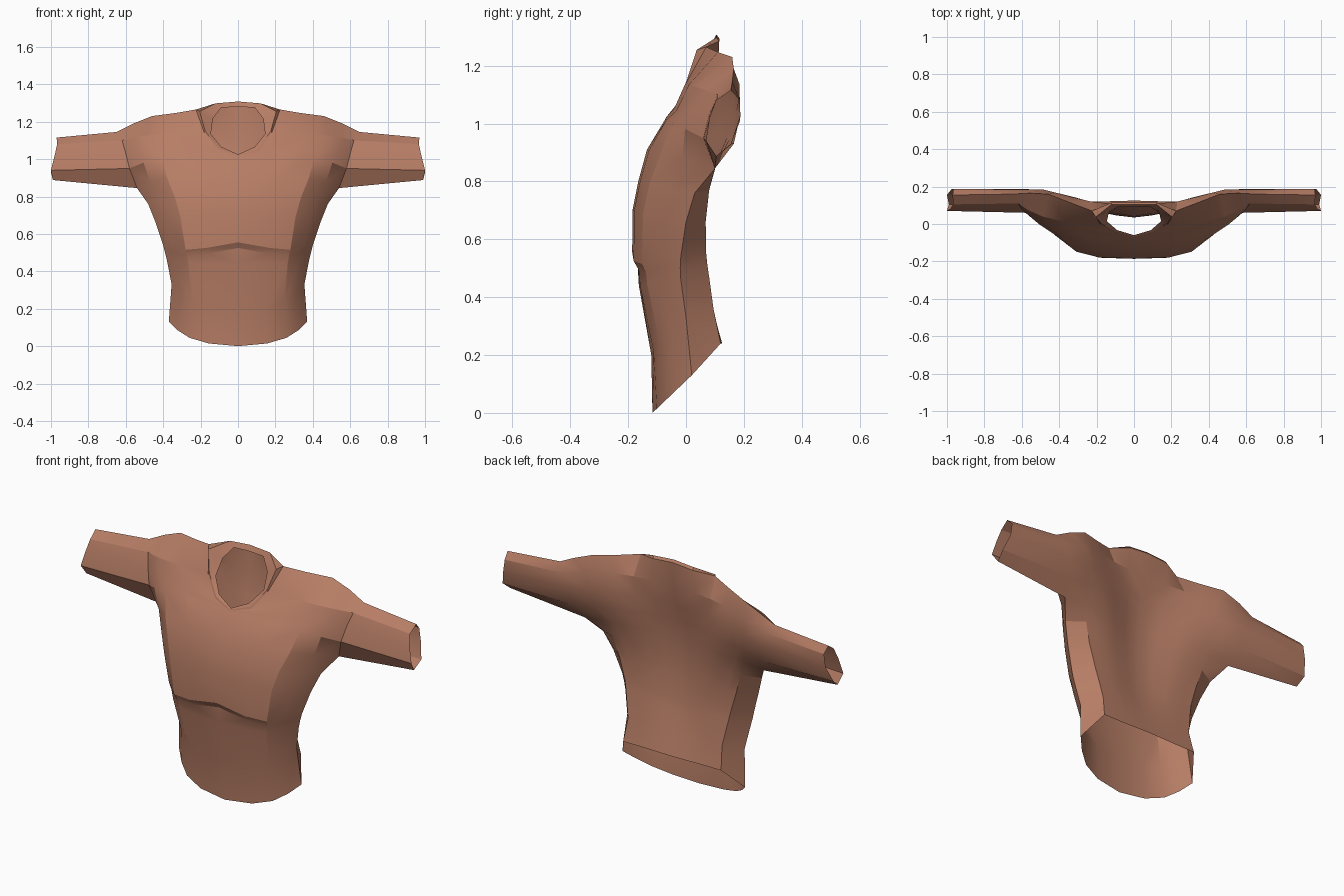
import bpy, bmesh, math
from mathutils import Vector as V

if "Cube" in bpy.data.objects:
    bpy.data.objects.remove(bpy.data.objects["Cube"])

skin = bpy.data.materials.new("terracotta cloth")
skin.diffuse_color = (0.47, 0.205, 0.13, 1)
skin.use_nodes = True
skin.node_tree.nodes["Principled BSDF"].inputs["Base Color"].default_value = skin.diffuse_color

def lerp(a, b, t):
    return a + (b - a) * t

def finish(name, bm, probe):
    """Weld, orient outward (probe = direction the first face must look at), mirror and shade."""
    bmesh.ops.remove_doubles(bm, verts=bm.verts, dist=0.0005)
    bmesh.ops.recalc_face_normals(bm, faces=bm.faces)
    bm.faces.ensure_lookup_table()
    bm.normal_update()
    if bm.faces[0].normal.dot(probe) < 0:
        bmesh.ops.reverse_faces(bm, faces=bm.faces)
    me = bpy.data.meshes.new(name)
    bm.to_mesh(me)
    bm.free()
    me.materials.append(skin)
    ob = bpy.data.objects.new(name, me)
    bpy.context.collection.objects.link(ob)
    bpy.ops.object.select_all(action='DESELECT')
    ob.select_set(True)
    bpy.context.view_layer.objects.active = ob
    bpy.ops.object.shade_smooth_by_angle(angle=math.radians(22))
    m = ob.modifiers.new("mirror", 'MIRROR')
    m.use_clip = True
    return ob

def sheet(bm, rows):
    """Quads between successive rows of points."""
    grid = [[bm.verts.new(p) for p in r] for r in rows]
    for a, b in zip(grid, grid[1:]):
        for i in range(len(a) - 1):
            bm.faces.new((a[i], a[i + 1], b[i + 1], b[i]))

# sleeve loops: armpit, three front points, top, three back points
root = [V(p) for p in [(.54, .10, .845), (.58, .06, .95), (.60, .08, 1.03), (.62, .11, 1.10),
                       (.65, .16, 1.145), (.61, .185, 1.10), (.58, .188, 1.03), (.56, .165, .93)]]
cuff = [V(p) for p in [(.99, .105, .888), (1.0, .07, .94), (.98, .083, 1.02), (.967, .105, 1.08),
                       (.97, .155, 1.115), (.965, .187, 1.08), (.975, .187, 1.01), (1.0, .155, .93)]]

# neck edge, front centre to back centre
neck = [V(p) for p in [(0, -.072, 1.015), (.11, -.042, 1.045), (.18, .0, 1.14),
                       (.225, .07, 1.265), (.12, .115, 1.285), (0, .115, 1.295)]]

# side seam from hem to armpit
side = [V(p) for p in [(.37, .02, .13), (.355, 0, .33), (.38, -.018, .46), (.39, -.02, .50),
                       (.40, -.018, .54), (.44, 0, .66), (.48, .03, .76)]] + [root[0]]

# front panel: column position, then depth falloff at waist, hem and shoulder
FU = [0, .42, .70, .87, 1]
FD = [0, .03, .20, .52, 1]
FH = [0, .11, .34, .65, 1]
FS = [0, .10, .36, .66, 1]
centre = [V((0, y, z)) for y, z in [(-.116, 0), (-.12, .2), (-.163, .44), (-.168, .51),
                                    (-.186, .54), (-.185, .70), (-.165, .80), (-.135, .91)]]
crease = [.015, -.015, -.025, 0, 0]
front = []
for i, (c, s) in enumerate(zip(centre + neck[:3], side + root[1:4])):
    hem, top = max(0, 1 - i / 2), max(0, (i - 8) / 2)
    row = []
    for u, d, h, t in zip(FU, FD, FH, FS):
        d = lerp(lerp(d, h, hem), t, top)
        row.append(V((lerp(c.x, s.x, u), lerp(c.y, s.y, d), lerp(c.z, s.z, d))))
    if i in (3, 4):                                   # fold under the chest
        for p, dz in zip(row, crease):
            p.z += dz
    front.append(row)
shoulder = [neck[3], V((.33, .11, 1.247)), V((.46, .16, 1.23)), V((.56, .165, 1.19)), root[4]]
front.append(shoulder)

# back panel: spine groove in the middle, flat shoulder blades outside, sloping trapezius above
BU = [0, .2, .38, .54, .68, .80, 1]
BG = [0, .3, .75, 1, 1, 1]
BT = [0, .08, .22, .50, .78, 1]
spine = [(.24, .125, .12), (.36, .09, .095), (.47, .06, .08), (.51, .053, .074), (.55, .047, .07),
         (.66, .035, .068), (.77, .035, .08), (.87, .04, .105),
         (.96, .055, .14), (1.05, .078, .17), (1.16, .102, .185)]
back = []
for i, ((z, yc, yb), s) in enumerate(zip(spine, side + [root[7], root[6], root[5]])):
    row = []
    up = min(1, max(0, (i - 7) / 3))
    for j, u in enumerate(BU[:-1]):
        t = max(0, (u - .45) / .55) if i > 6 else 0
        g = lerp(BG[j], BT[j], up)
        row.append(V((u * s.x, lerp(lerp(yc, yb, g), max(s.y, yb), t * (1 - up)),
                      lerp(z, s.z, t * t))))
    back.append(row + [s])
back.append([neck[5], neck[4]] + shoulder)

# shirt body with sleeves
bm = bmesh.new()
sheet(bm, front)
sheet(bm, back)
sheet(bm, [root + root[:1], cuff + cuff[:1]])
finish("shirt_body", bm, V((0, -1, 0)))

# collar band: raised ridge, then a lapel turned in towards the neck hole
ridge = [V(p) for p in [(0, -.07, 1.02), (.105, -.04, 1.054), (.175, .002, 1.148),
                        (.205, .037, 1.255), (.12, .105, 1.298), (0, .105, 1.308)]]
rim = [V(p) for p in [(0, -.06, 1.025), (.09, -.033, 1.066), (.145, .015, 1.135),
                      (.135, .06, 1.215), (.09, .09, 1.275), (0, .09, 1.28)]]
bm = bmesh.new()
sheet(bm, [neck, ridge, rim])
finish("collar", bm, V((0, -.5, 1)))
